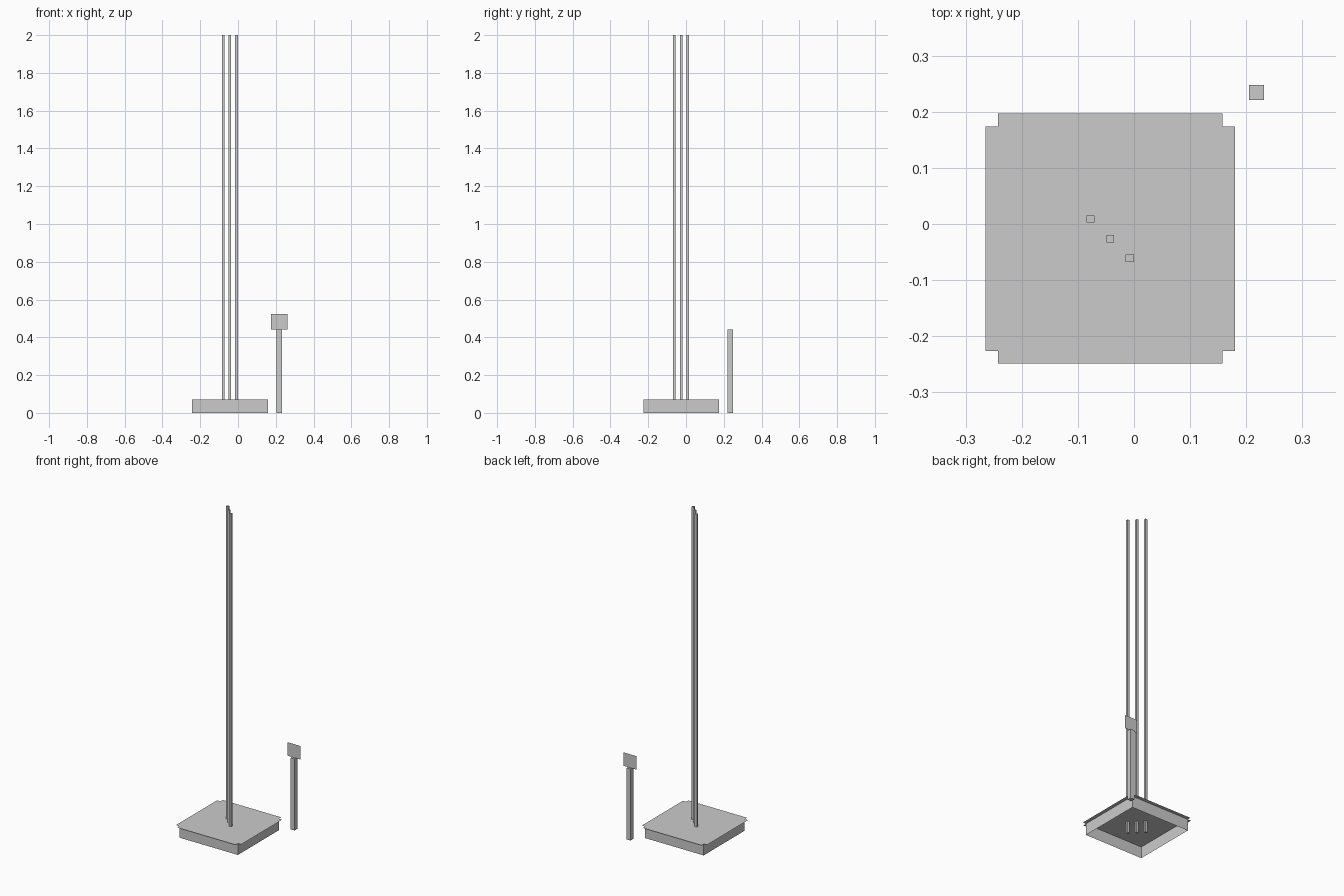
import bpy, bmesh

if "Cube" in bpy.data.objects:
    bpy.data.objects.remove(bpy.data.objects["Cube"])

BASE = (-0.0425, -0.026)   # centre of the base
POST = (0.2185, 0.2345)    # centre of the separate post
INNER, WALL, OUTER = 0.179, 0.2, 0.2225
TOP = 0.071


def make_object(name, bm):
    mesh = bpy.data.meshes.new(name)
    bmesh.ops.remove_doubles(bm, verts=bm.verts, dist=1e-5)
    bm.to_mesh(mesh)
    bm.free()
    obj = bpy.data.objects.new(name, mesh)
    bpy.context.collection.objects.link(obj)
    return obj


def box(name, x, y, sx, sy, z0, z1, drop_caps=False):
    bm = bmesh.new()
    bmesh.ops.create_cube(bm, size=1)
    bmesh.ops.scale(bm, vec=(sx, sy, z1 - z0), verts=bm.verts)
    bmesh.ops.translate(bm, vec=(x, y, (z0 + z1) / 2), verts=bm.verts)
    if drop_caps:
        bm.normal_update()
        caps = [f for f in bm.faces if abs(f.normal.z) > 0.5]
        bmesh.ops.delete(bm, geom=caps, context='FACES_ONLY')
    return make_object(name, bm)


def quad(bm, x0, x1, y0, y1, z):
    bm.faces.new([bm.verts.new(p) for p in
                  ((x0, y0, z), (x1, y0, z), (x1, y1, z), (x0, y1, z))])


# Base skirt: thin sheet walls, open underneath
box("base_walls", *BASE, 2 * WALL, 2 * WALL, 0.0, TOP, drop_caps=True)

# Inner top panel
bm = bmesh.new()
quad(bm, BASE[0] - INNER, BASE[0] + INNER, BASE[1] - INNER, BASE[1] + INNER, TOP)
make_object("top_panel", bm)

# Rim sheet around the panel, with notched outer corners
bm = bmesh.new()
cuts = (-OUTER, -WALL, -INNER, INNER, WALL, OUTER)
for i in range(5):
    for j in range(5):
        corner = i in (0, 4) and j in (0, 4)
        if corner or (i == 2 and j == 2):
            continue
        quad(bm, BASE[0] + cuts[i], BASE[0] + cuts[i + 1],
             BASE[1] + cuts[j], BASE[1] + cuts[j + 1], TOP)
make_object("top_rim", bm)

# Three tall rods set on a diagonal, passing through the top
for k, (sx, sy) in zip((-1, 0, 1), ((0.0145, 0.013), (0.013, 0.0135), (0.0145, 0.013))):
    box(f"rod_{k + 2}", BASE[0] + 0.035 * k, BASE[1] - 0.035 * k, sx, sy, 0.0, 2.0)

# Short post with a thin sign plate standing on it
box("post", *POST, 0.027, 0.027, 0.0, 0.441)
bm = bmesh.new()
bm.faces.new([bm.verts.new((POST[0] + dx, POST[1], z)) for dx, z in
              ((-0.044, 0.441), (0.044, 0.441), (0.044, 0.524), (-0.044, 0.524))])
make_object("sign_plate", bm)
